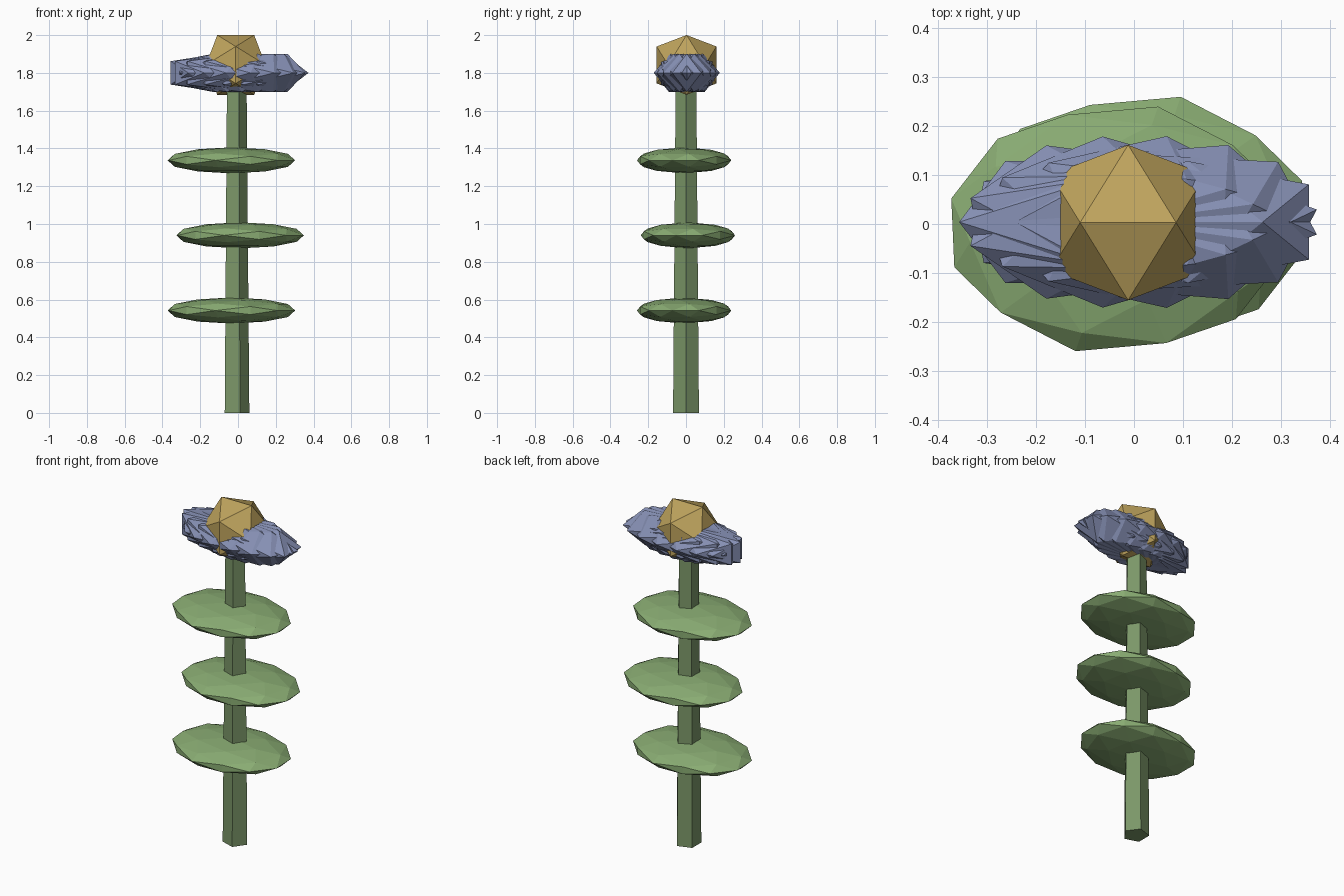
import bpy, bmesh, math
from mathutils import Matrix, Vector

if "Cube" in bpy.data.objects:
    bpy.data.objects.remove(bpy.data.objects["Cube"])


def material(name, rgb):
    m = bpy.data.materials.new(name)
    m.diffuse_color = (*rgb, 1)
    m.use_nodes = True
    m.node_tree.nodes["Principled BSDF"].inputs["Base Color"].default_value = m.diffuse_color
    return m


STEM = material("stem_green", (0.20, 0.31, 0.14))
LEAF = material("leaf_green", (0.25, 0.41, 0.17))
PETAL = material("petal_blue", (0.24, 0.28, 0.46))
GOLD = material("centre_gold", (0.52, 0.37, 0.11))


def finish(name, bm, mat):
    bmesh.ops.recalc_face_normals(bm, faces=bm.faces[:])
    me = bpy.data.meshes.new(name)
    bm.to_mesh(me)
    bm.free()
    me.materials.append(mat)
    ob = bpy.data.objects.new(name, me)
    bpy.context.collection.objects.link(ob)
    return ob


def ico_points(fine):
    # icosahedron with an edge on top; fine adds the edge midpoints
    phi = (1 + 5 ** 0.5) / 2
    pts = []
    for s in (-1, 1):
        for t in (-phi, phi):
            pts += [Vector((s, 0, t)), Vector((0, t, s)), Vector((t, s, 0))]
    pts = [p.normalized() for p in pts]
    if fine:
        pts += [(p + q).normalized() for i, p in enumerate(pts)
                for q in pts[:i] if (p - q).length < 1.1]
    return pts


def ico(name, mat, loc, scale, spin=0.0, turn=0.0, fine=False):
    # spin is applied before the stretch, turn after it
    m = (Matrix.Translation(loc) @ Matrix.Rotation(turn, 4, 'Z')
         @ Matrix.Diagonal((*scale, 1)) @ Matrix.Rotation(spin, 4, 'Z'))
    bm = bmesh.new()
    for p in ico_points(fine):
        bm.verts.new(p)
    bmesh.ops.convex_hull(bm, input=bm.verts[:])
    bm.transform(m)
    return finish(name, bm, mat)


CX = -0.012

# five-sided tapering stem
bm = bmesh.new()
bmesh.ops.create_cone(bm, cap_ends=True, segments=5, radius1=0.072, radius2=0.057,
                      depth=1.8,
                      matrix=Matrix.Translation((CX, 0, 0.9)) @ Matrix.Rotation(-math.pi / 2, 4, 'Z'))
finish("stem", bm, STEM)

# three flat leaves, each turned half a round from the last
for i, z in enumerate((0.542, 0.94, 1.337)):
    s = 1 if i % 2 == 0 else -1
    ico(f"leaf_{i + 1}", LEAF, (CX - 0.023 * s, -0.01 * s, z), (0.348, 0.257, 0.069),
        spin=math.radians(-14), turn=0 if s == 1 else math.pi, fine=True)

# ring of overlapping pointed petals
N = 12
for i in range(N):
    a = 2 * math.pi * i / N
    ico(f"petal_{i + 1}", PETAL, (0.11 * math.cos(a), 0.004 + 0.033 * math.sin(a), 1.8),
        (0.29, 0.146, 0.118), spin=a / 2)

# flower centre
ico("flower_centre", GOLD, (CX, 0.003, 1.842), (0.186,) * 3)
